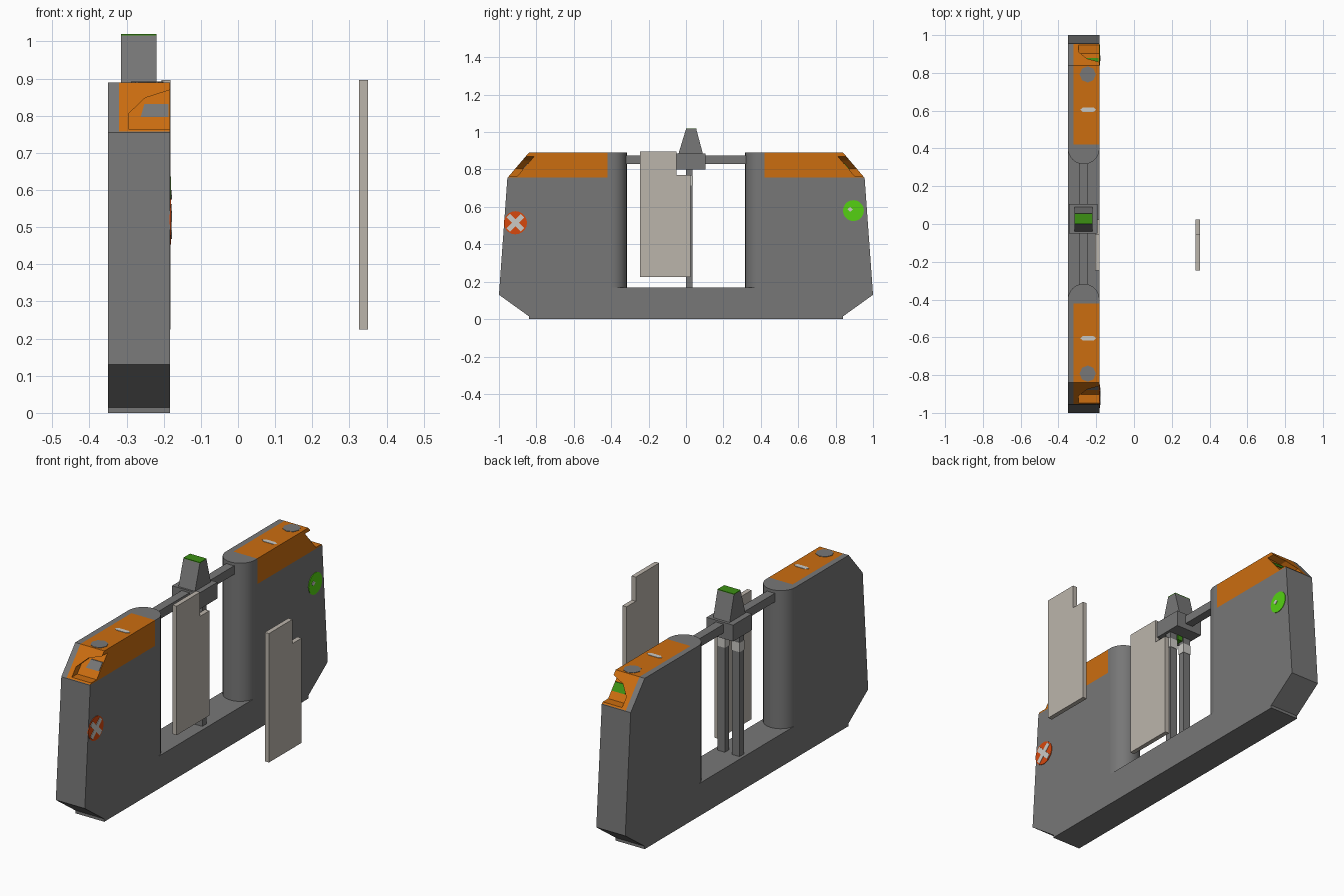
import bpy, bmesh, math
from mathutils import Vector

if "Cube" in bpy.data.objects:
    bpy.data.objects.remove(bpy.data.objects["Cube"])


def mat(name, r, g, b):
    m = bpy.data.materials.new(name)
    m.diffuse_color = (r, g, b, 1)
    m.use_nodes = True
    m.node_tree.nodes["Principled BSDF"].inputs["Base Color"].default_value = m.diffuse_color
    return m


GREY = mat("body grey", 0.185, 0.185, 0.185)
ORANGE = mat("orange", 0.60, 0.155, 0.005)
GREEN = mat("bright green", 0.09, 0.64, 0.006)
DARK_GREEN = mat("dark green", 0.045, 0.28, 0.007)
RED = mat("red orange", 0.68, 0.065, 0.004)
PANEL = mat("warm pale grey", 0.50, 0.46, 0.41)
LIGHT = mat("light grey", 0.60, 0.59, 0.56)

X0, X1 = -0.35, -0.183          # cabinet depth
XC = (X0 + X1) / 2


def prism(name, a, b, material):
    """Solid between two matching point loops."""
    bm = bmesh.new()
    va = [bm.verts.new(p) for p in a]
    vb = [bm.verts.new(p) for p in b]
    n = len(va)
    bm.faces.new(va)
    bm.faces.new(vb[::-1])
    for i in range(n):
        j = (i + 1) % n
        bm.faces.new((va[i], vb[i], vb[j], va[j]))
    bmesh.ops.recalc_face_normals(bm, faces=bm.faces)
    me = bpy.data.meshes.new(name)
    bm.to_mesh(me)
    bm.free()
    me.materials.append(material)
    ob = bpy.data.objects.new(name, me)
    bpy.context.collection.objects.link(ob)
    return ob


def side(name, yz, x0, x1, material):
    """Side profile (y, z) extruded along x."""
    return prism(name, [(x0, y, z) for y, z in yz], [(x1, y, z) for y, z in yz], material)


def plan(name, xy, z0, z1, material):
    """Plan outline (x, y) extruded along z."""
    return prism(name, [(x, y, z0) for x, y in xy], [(x, y, z1) for x, y in xy], material)


def box(name, x0, x1, y0, y1, z0, z1, material):
    return plan(name, [(x0, y0), (x1, y0), (x1, y1), (x0, y1)], z0, z1, material)


def ring(cu, cv, r, n):
    return [(cu + r * math.cos(2 * math.pi * i / n), cv + r * math.sin(2 * math.pi * i / n))
            for i in range(n)]


def chamfer_y(z):
    return 0.955 - (z - 0.755) * 0.115 / 0.135


# U-shaped cabinet
half = [(0.84, 0), (0.84, 0.015), (1.0, 0.13), (0.955, 0.755), (0.84, 0.89), (0.40, 0.89), (0.40, 0.17)]
cabinet = side("cabinet", half + [(-y, z) for y, z in half[::-1]], X0, X1, GREY)

# Reader recess cut into each sloped end
recess = [(-0.295, 0.764), (-0.295, 0.805), (-0.25, 0.848), (-0.15, 0.880), (-0.15, 0.764)]
DEPTH = 0.045
for s, label in ((-1, "front"), (1, "back")):
    cutter = prism(label + "_recess_cutter",
                   [(x, s * (chamfer_y(z) - DEPTH), z) for x, z in recess],
                   [(x, s * 1.1, z) for x, z in recess], ORANGE)
    cutter.hide_render = True
    mod = cabinet.modifiers.new("recess", 'BOOLEAN')
    mod.operation = 'DIFFERENCE'
    mod.solver = 'EXACT'
    mod.object = cutter
    dg = bpy.context.evaluated_depsgraph_get()
    cut = bpy.data.meshes.new_from_object(cabinet.evaluated_get(dg))
    cabinet.modifiers.clear()
    cabinet.data = cut
    bpy.data.objects.remove(cutter)

# Orange reader covers, split off the cabinet and coloured by position
me = cabinet.data
me.materials.clear()
me.materials.append(GREY)
me.materials.append(ORANGE)
bm = bmesh.new()
bm.from_mesh(me)
for co, no in (((-0.32, 0, 0), (1, 0, 0)), ((0, 0.42, 0), (0, 1, 0)),
               ((0, -0.42, 0), (0, 1, 0)), ((0, 0, 0.757), (0, 0, 1))):
    bmesh.ops.bisect_plane(bm, geom=bm.verts[:] + bm.edges[:] + bm.faces[:],
                           plane_co=co, plane_no=no)
for f in bm.faces:
    c = f.calc_center_median()
    f.material_index = int(c.x > -0.32 and abs(c.y) > 0.42 and c.z > 0.758)
bm.to_mesh(me)
bm.free()

for s, label in ((-1, "front"), (1, "back")):
    # Rounded inner column
    r = (X1 - X0) / 2
    arc = [(XC + r * math.cos(math.pi * i / 16), s * (0.40 - r * math.sin(math.pi * i / 16)))
           for i in range(17)]
    col = plan(label + "_column", arc, 0.17, 0.89, GREY)
    bpy.ops.object.select_all(action='DESELECT')
    col.select_set(True)
    bpy.context.view_layer.objects.active = col
    bpy.ops.object.shade_smooth_by_angle(angle=math.radians(35))

    # Reader window inside the recess
    quad = [(-0.262, 0.797), (-0.187, 0.797), (-0.187, 0.832), (-0.252, 0.832)]
    prism(label + "_reader_window",
          [(x, s * (chamfer_y(z) - DEPTH - 0.002), z) for x, z in quad],
          [(x, s * (chamfer_y(z) - DEPTH + 0.004), z) for x, z in quad],
          GREY if s < 0 else DARK_GREEN)

    # Top markings
    plan(label + "_top_patch", ring(-0.245, s * 0.792, 0.043, 8), 0.888, 0.892, GREY)
    y = s * 0.605
    plan(label + "_top_mark", [(-0.285, y), (-0.27, y - 0.012), (-0.215, y - 0.012),
                               (-0.20, y), (-0.215, y + 0.012), (-0.27, y + 0.012)],
         0.888, 0.892, LIGHT)

    # Rail from column to central housing
    box(label + "_rail", -0.29, -0.245, min(s * 0.33, s * 0.03), max(s * 0.33, s * 0.03),
        0.83, 0.875, GREY)

# Stop sign disc with a cross
cy, cz = -0.912, 0.515
side("stop_disc", ring(cy, cz, 0.062, 20), X1 - 0.002, X1 + 0.003, RED)
for i, a in enumerate((math.pi / 4, -math.pi / 4)):
    u = Vector((math.cos(a), math.sin(a)))
    v = Vector((-u.y, u.x)) * 0.013
    u *= 0.054
    c = Vector((cy, cz))
    side(f"stop_cross_{i + 1}", [c + u + v, c - u + v, c - u - v, c + u - v],
         X1, X1 + 0.005 + 0.0005 * i, LIGHT)

# Go sign disc with a small pointer
side("go_disc", ring(0.895, 0.58, 0.056, 20), X1 - 0.002, X1 + 0.003, GREEN)
side("go_pointer", [(0.862, 0.587), (0.878, 0.574), (0.892, 0.587), (0.878, 0.600)],
     X1, X1 + 0.005, LIGHT)

# Central housing with tapered head and lamp on top
box("housing", -0.345, -0.192, -0.05, 0.105, 0.80, 0.885, GREY)
side("housing_head", [(-0.04, 0.885), (0.09, 0.885), (0.055, 1.016), (0.0, 1.016)],
     -0.315, -0.22, GREY)
box("head_lamp", -0.315, -0.22, 0.0, 0.055, 1.016, 1.02, DARK_GREEN)

# Two panel posts with coloured collars
for i, (x, m) in enumerate(((-0.312, LIGHT), (-0.227, LIGHT))):
    box(f"post_{i + 1}", x - 0.021, x + 0.021, 0.0, 0.035, 0.17, 0.80, GREY)
    box(f"post_collar_{i + 1}", x - 0.023, x + 0.023, -0.002, 0.037, 0.715, 0.765, m)
box("underside_lamp", -0.284, -0.255, 0.0, 0.035, 0.775, 0.80, DARK_GREEN)

# Notched barrier panels, one on the cabinet and one standing opposite
leaf = [(-0.245, 0.224), (0.024, 0.224), (0.024, 0.77), (-0.052, 0.77), (-0.052, 0.896), (-0.245, 0.896)]
side("near_panel", leaf, -0.206, -0.182, PANEL)
side("far_panel", leaf, 0.326, 0.35, PANEL)
